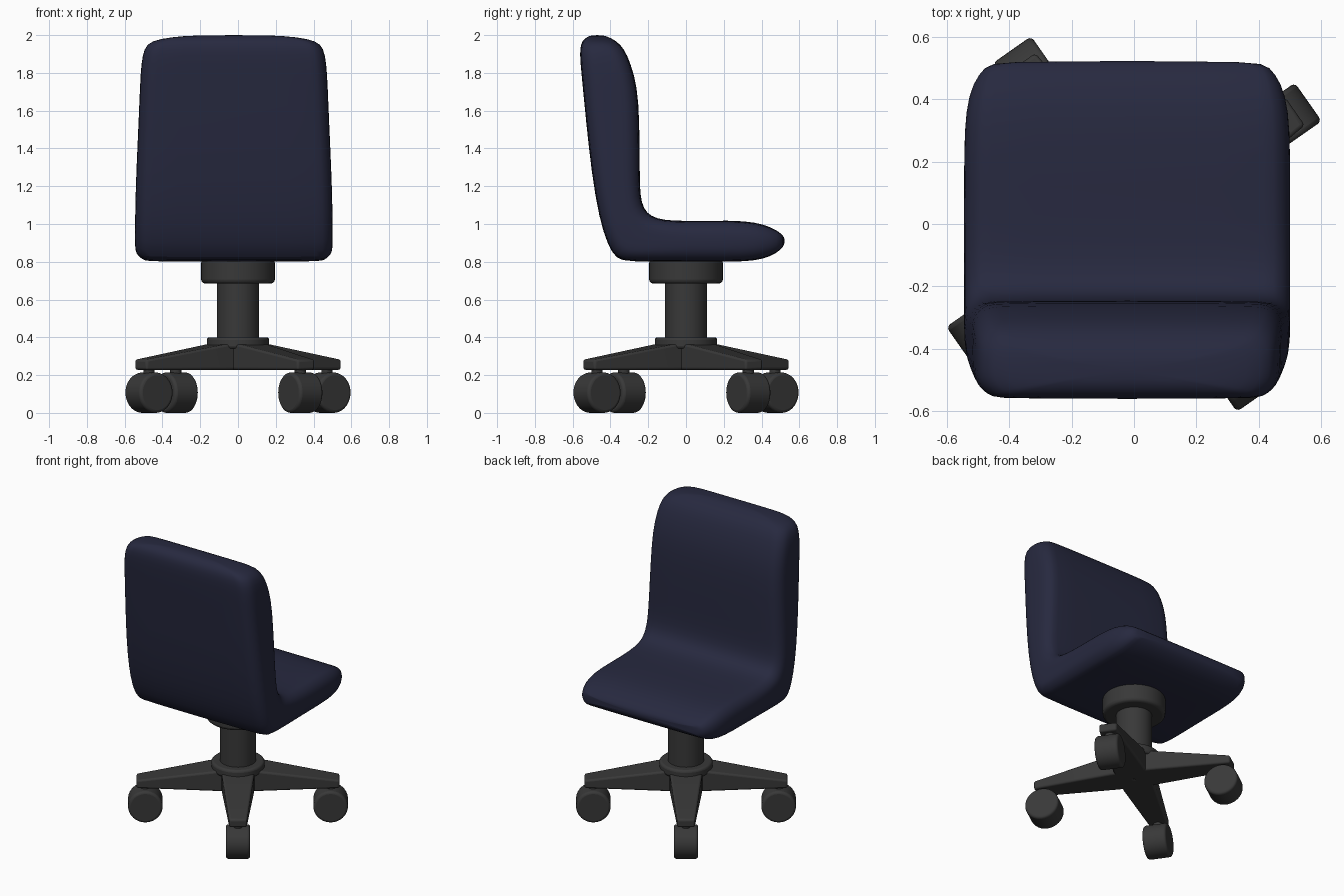
import bpy, bmesh, math
from mathutils import Matrix

if "Cube" in bpy.data.objects:
    bpy.data.objects.remove(bpy.data.objects["Cube"])


def material(name, rgb):
    m = bpy.data.materials.new(name)
    m.diffuse_color = (*rgb, 1)
    m.use_nodes = True
    m.node_tree.nodes["Principled BSDF"].inputs["Base Color"].default_value = m.diffuse_color
    return m


NAVY = material("navy_fabric", (0.02, 0.022, 0.05))
DARK = material("dark_plastic", (0.04, 0.04, 0.04))


def finish(name, bm, mat, bevel=0.0, matrix=None):
    bmesh.ops.recalc_face_normals(bm, faces=bm.faces)
    me = bpy.data.meshes.new(name)
    bm.to_mesh(me)
    bm.free()
    ob = bpy.data.objects.new(name, me)
    bpy.context.collection.objects.link(ob)
    me.materials.append(mat)
    if matrix:
        ob.matrix_world = matrix
    if bevel:
        b = ob.modifiers.new("bevel", 'BEVEL')
        b.width, b.segments, b.limit_method = bevel, 3, 'ANGLE'
    bpy.ops.object.select_all(action='DESELECT')
    ob.select_set(True)
    bpy.context.view_layer.objects.active = ob
    bpy.ops.object.shade_smooth_by_angle(angle=math.radians(40))
    return ob


def cylinder(name, r, depth, matrix, bevel=0.0):
    bm = bmesh.new()
    bmesh.ops.create_cone(bm, cap_ends=True, segments=40, radius1=r, radius2=r, depth=depth)
    return finish(name, bm, DARK, bevel, matrix)


# Seat shell: sections from backrest top to seat edge (outer y, z, inner y, z, half width)
SECTIONS = [
    (-.50, 2.00, -.44, 2.00, .20), (-.525, 1.99, -.41, 1.99, .33),
    (-.55, 1.97, -.37, 1.97, .44), (-.562, 1.93, -.328, 1.93, .475),
    (-.56, 1.86, -.293, 1.85, .49), (-.547, 1.73, -.258, 1.73, .497),
    (-.53, 1.55, -.246, 1.55, .504), (-.50, 1.27, -.245, 1.27, .517),
    (-.46, 1.03, -.243, 1.15, .522), (-.415, .89, -.225, 1.08, .523),
    (-.37, .815, -.185, 1.04, .523), (-.31, .80, -.12, 1.02, .523),
    (0, .80, 0, 1.015, .523), (.22, .80, .24, 1.02, .523),
    (.36, .803, .37, 1.01, .518), (.45, .828, .455, .982, .495),
    (.505, .865, .505, .95, .455), (.523, .895, .523, .925, .42),
]
bm = bmesh.new()
rings = []
for oy, oz, iy, iz, w in SECTIONS:
    t = math.hypot(iy - oy, iz - oz)
    r = min(0.085, 0.45 * t)
    ring = []
    for k, (sx, sv) in enumerate([(1, 1), (-1, 1), (-1, -1), (1, -1)]):
        for i in range(5):
            a = math.pi / 2 * (k + i / 4)
            x = sx * (w - r) + r * math.cos(a)
            f = (sv * (t / 2 - r) + r * math.sin(a)) / t + 0.5
            ring.append(bm.verts.new((x - 0.022, oy + f * (iy - oy), oz + f * (iz - oz))))
    rings.append(ring)
for a, b in zip(rings, rings[1:]):
    for i in range(20):
        j = (i + 1) % 20
        bm.faces.new((a[i], a[j], b[j], b[i]))
bm.faces.new(rings[0])
bm.faces.new(rings[-1])
seat = finish("seat_shell", bm, NAVY)
seat.data.shade_smooth()
sub = seat.modifiers.new("subdivision", 'SUBSURF')
sub.levels = sub.render_levels = 1

# Central column
cylinder("seat_mount", .195, .13, Matrix.Translation((0, 0, .75)), .02)
cylinder("gas_column", .112, .45, Matrix.Translation((0, 0, .50)))
cylinder("base_collar", .165, .06, Matrix.Translation((0, 0, .37)), .015)

# Four tapered arms with casters
for n in range(4):
    rot = Matrix.Rotation(math.radians(35 + 90 * n), 4, 'Z')
    bm = bmesh.new()
    loops = [[bm.verts.new((x, s * w, z)) for s, z in ((-1, .228), (1, .228), (1, top), (-1, top))]
             for x, w, top in ((0, .105, .365), (.13, .10, .365), (.63, .055, .282))]
    for a, b in zip(loops, loops[1:]):
        for i in range(4):
            bm.faces.new((a[i], a[(i + 1) % 4], b[(i + 1) % 4], b[i]))
    bm.faces.new(loops[0])
    bm.faces.new(loops[-1])
    finish(f"base_arm_{n + 1}", bm, DARK, .012, rot)
    cylinder(f"caster_stem_{n + 1}", .03, .10, rot @ Matrix.Translation((.575, 0, .20)))
    cylinder(f"caster_wheel_{n + 1}", .107, .15,
             rot @ Matrix.Translation((.575, 0, .107)) @ Matrix.Rotation(math.pi / 2, 4, 'X'), .015)
